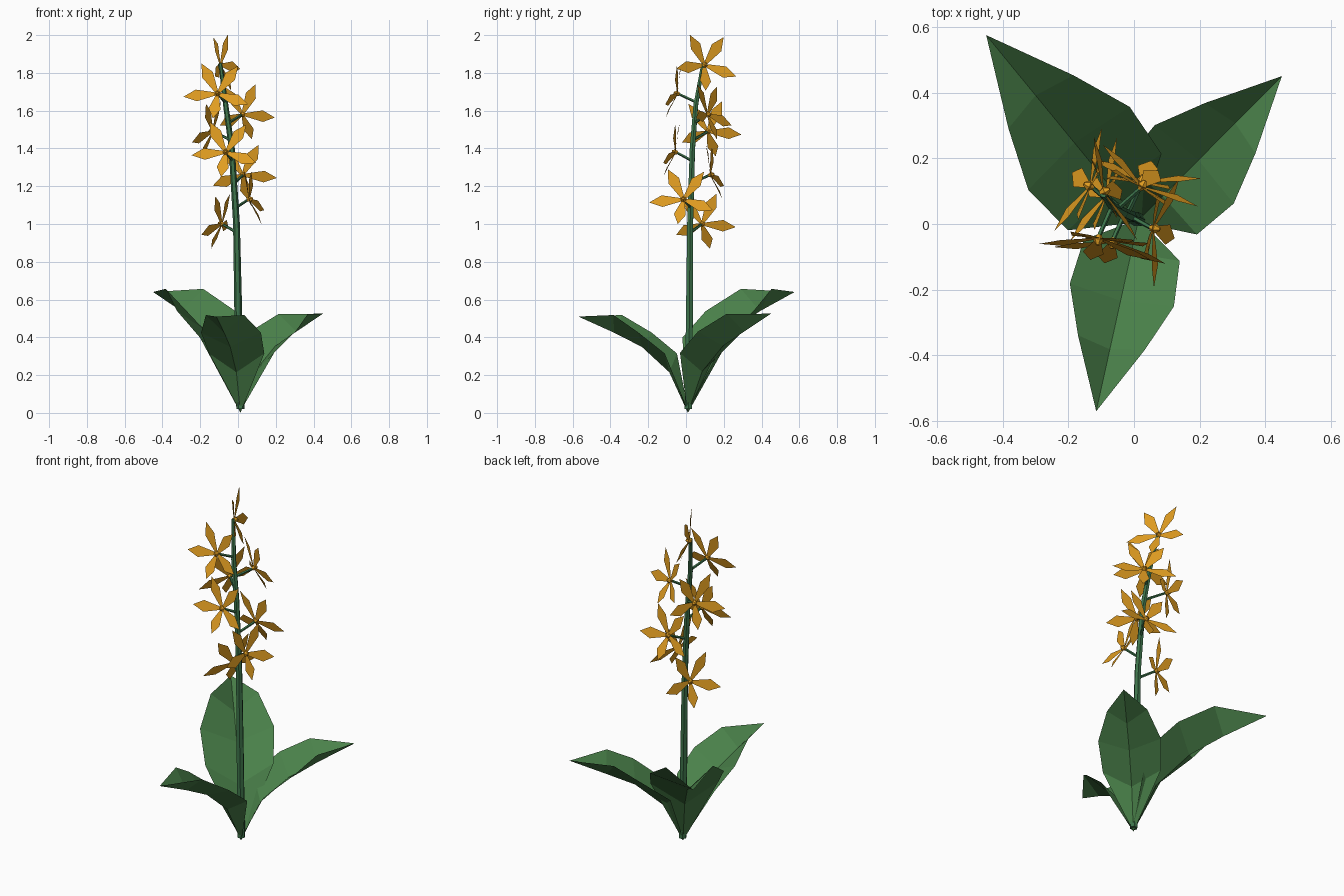
import bpy, math
from mathutils import Vector, Matrix

if "Cube" in bpy.data.objects:
    bpy.data.objects.remove(bpy.data.objects["Cube"])


def material(name, rgb):
    m = bpy.data.materials.new(name)
    m.diffuse_color = (*rgb, 1)
    m.use_nodes = True
    m.node_tree.nodes["Principled BSDF"].inputs["Base Color"].default_value = m.diffuse_color
    return m


LEAF = material("leaf green", (0.07, 0.225, 0.07))
STEM = material("stem green", (0.047, 0.175, 0.07))
PETAL = material("petal orange", (0.745, 0.335, 0.015))


def make(name, verts, faces, mat):
    me = bpy.data.meshes.new(name)
    me.from_pydata([tuple(v) for v in verts], [], faces)
    me.materials.append(mat)
    ob = bpy.data.objects.new(name, me)
    bpy.context.collection.objects.link(ob)
    return ob


def tube(name, pts, radii, sides, mat):
    """Capped low-poly tube through a list of points."""
    pts = [Vector(p) for p in pts]
    verts, faces = [], []
    n = len(pts)
    for i, (p, r) in enumerate(zip(pts, radii)):
        d = (pts[min(i + 1, n - 1)] - pts[max(i - 1, 0)]).normalized()
        a = d.cross(Vector((0, 1, 0.3))).normalized()
        b = d.cross(a)
        for k in range(sides):
            t = 2 * math.pi * k / sides
            verts.append(p + r * (math.cos(t) * a + math.sin(t) * b))
    for i in range(n - 1):
        for k in range(sides):
            k2 = (k + 1) % sides
            faces.append((i * sides + k, i * sides + k2,
                          (i + 1) * sides + k2, (i + 1) * sides + k))
    faces.append(tuple(reversed(range(sides))))
    faces.append(tuple(range((n - 1) * sides, n * sides)))
    return make(name, verts, faces, mat)


# Stem: slender, bending to the back left near the top
PATH = [(0.013, 0.012, 0.02), (0.002, 0.018, 0.5), (-0.008, 0.022, 1.0),
        (-0.033, 0.034, 1.4), (-0.065, 0.052, 1.63), (-0.093, 0.09, 1.85)]
tube("stem", PATH, [0.022, 0.021, 0.018, 0.016, 0.014, 0.010], 6, STEM)


def stem_at(z):
    for a, b in zip(PATH, PATH[1:]):
        if z <= b[2]:
            return Vector(a).lerp(Vector(b), (z - a[2]) / (b[2] - a[2]))
    return Vector(PATH[-1])


# Leaves: V-folded blades; (rib along, rib up, edge along, edge up, half width)
BLADE = [(0.0, 0.0, 0.0, 0.03, 0.012), (0.17, 0.37, 0.155, 0.54, 0.252),
         (0.42, 0.60, 0.39, 0.73, 0.273), (0.675, 0.73, 0.64, 0.89, 0.175)]


def leaf(name, tip, lift):
    base = Vector((0.013, 0.01, 0.0))
    v = Vector(tip) - base
    rise = v.z
    v.z = 0
    size = v.length
    out = v.normalized()
    side = Vector((-out.y, out.x, 0))
    up = Vector((0, 0, lift))
    verts, faces = [], []
    for ra, rz, ea, ez, w in BLADE:
        verts += [base + size * (out * ea + up * ez - side * w),
                  base + size * (out * ra + up * rz),
                  base + size * (out * ea + up * ez + side * w)]
    verts.append(base + out * size + Vector((0, 0, rise)))
    for i in range(len(BLADE) - 1):
        for j in (0, 1):
            a = 3 * i + j
            faces.append((a, a + 1, a + 4, a + 3))
    last = len(verts) - 1
    faces += [(last - 3, last - 2, last), (last - 2, last - 1, last)]
    make(name, verts, faces, LEAF)


leaf("leaf_back_left", (-0.45, 0.575, 0.64), 1.01)
leaf("leaf_back_right", (0.45, 0.45, 0.525), 0.95)
leaf("leaf_front", (-0.115, -0.57, 0.51), 0.98)

# Flowers: four long petals and one short lower lip around a small centre
PETALS = [(119, 0.18), (53, 0.18), (-22, 0.18), (-97, 0.145), (188, 0.18)]
TURN = Matrix.Rotation(math.radians(16), 3, 'Z')   # faces twist off the stalk


def flower(i, centre, facing=None):
    c = Vector(centre)
    root = stem_at(c.z - 0.045)
    n = (Vector(facing) if facing else TURN @ (c - root)).normalized()
    n.z = min(n.z, 0.25)
    n.normalize()
    right = Vector((0, 0, 1)).cross(n).normalized()
    up = n.cross(right)
    verts, faces = [], []
    for deg, length in PETALS:
        t = math.radians(deg)
        d = right * math.cos(t) + up * math.sin(t)
        s = n.cross(d)
        k = len(verts)
        w = 0.032
        verts += [c + d * 0.008 - s * 0.008, c + d * 0.008 + s * 0.008,
                  c + d * length * 0.62 + s * w + n * 0.022,
                  c + d * length + n * 0.03,
                  c + d * length * 0.62 - s * w + n * 0.022]
        faces.append((k, k + 4, k + 3, k + 2, k + 1))
    make(f"petals_{i}", verts, faces, PETAL)
    tube(f"flower_centre_{i}", [c - n * 0.012, c + n * 0.004, c + n * 0.02],
         [0.008, 0.016, 0.006], 6, PETAL)
    tube(f"flower_stalk_{i}", [root, c - n * 0.008], [0.008, 0.007], 5, STEM)


FLOWERS = [(-0.087, 0.085, 1.00), (0.06, -0.013, 1.13), (0.025, 0.13, 1.26),
           (-0.065, -0.055, 1.38), (-0.135, 0.115, 1.49), (0.024, 0.115, 1.58),
           (-0.108, -0.045, 1.69)]
for i, p in enumerate(FLOWERS, 1):
    flower(i, p)
flower(8, (-0.092, 0.098, 1.842), (0.9, 0.4, 0.17))
